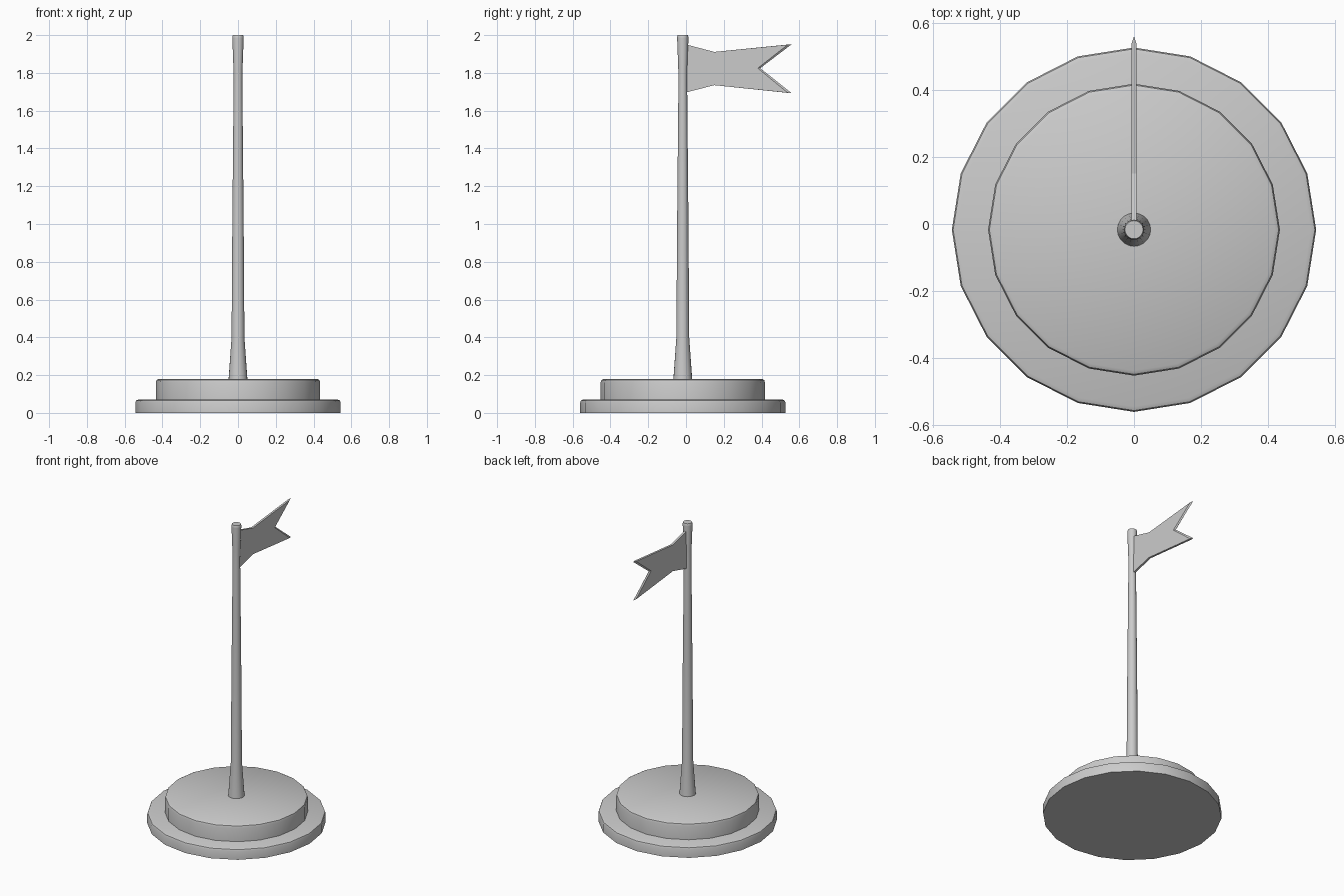
import bpy, bmesh
from math import sin, cos, tau, radians

if "Cube" in bpy.data.objects:
    bpy.data.objects.remove(bpy.data.objects["Cube"])

AXIS_Y = -0.017


def finish(bm, name, smooth=True):
    bmesh.ops.recalc_face_normals(bm, faces=bm.faces)
    mesh = bpy.data.meshes.new(name)
    bm.to_mesh(mesh)
    bm.free()
    ob = bpy.data.objects.new(name, mesh)
    bpy.context.collection.objects.link(ob)
    if smooth:
        bpy.ops.object.select_all(action='DESELECT')
        ob.select_set(True)
        bpy.context.view_layer.objects.active = ob
        bpy.ops.object.shade_smooth_by_angle(angle=radians(35))
    return ob


def loft(name, rings, smooth=True):
    """Bridge closed rings of points and cap both ends."""
    bm = bmesh.new()
    loops = [[bm.verts.new(p) for p in ring] for ring in rings]
    n = len(loops[0])
    for a, b in zip(loops, loops[1:]):
        for i in range(n):
            j = (i + 1) % n
            bm.faces.new((a[i], a[j], b[j], b[i]))
    bm.faces.new(loops[0][::-1])
    bm.faces.new(loops[-1])
    return finish(bm, name, smooth)


def turned(name, profile, sides):
    """Round part from (radius, height) pairs."""
    return loft(name, [[(r * cos(tau * i / sides), AXIS_Y + r * sin(tau * i / sides), z)
                        for i in range(sides)] for r, z in profile])


# Stepped base with small rounded rims
turned("lower_base", [(0.543, 0), (0.543, 0.055), (0.539, 0.066), (0.527, 0.071)], 20)
turned("upper_base", [(0.435, 0.06), (0.435, 0.16), (0.431, 0.174), (0.42, 0.18)], 20)

# Tapered pole, flared at the foot and the tip
turned("pole", [(0.05, 0.175), (0.034, 0.40), (0.030, 1.0), (0.023, 1.75),
                (0.024, 1.82), (0.030, 1.985), (0.030, 1.99), (0.027, 2.0)], 20)

# Swallow-tailed pennant with sharpened tail edges
rim = [(AXIS_Y, 1.955), (0.15, 1.911), (0.56, 1.952), (0.393, 1.825),
       (0.56, 1.692), (0.15, 1.735), (AXIS_Y, 1.692)]
side = list(rim)
side[2], side[3], side[4] = (0.538, 1.949), (0.380, 1.825), (0.538, 1.695)
loft("flag", [[(x, y, z) for y, z in pts]
              for x, pts in ((-0.007, side), (0, rim), (0.007, side))], smooth=False)
